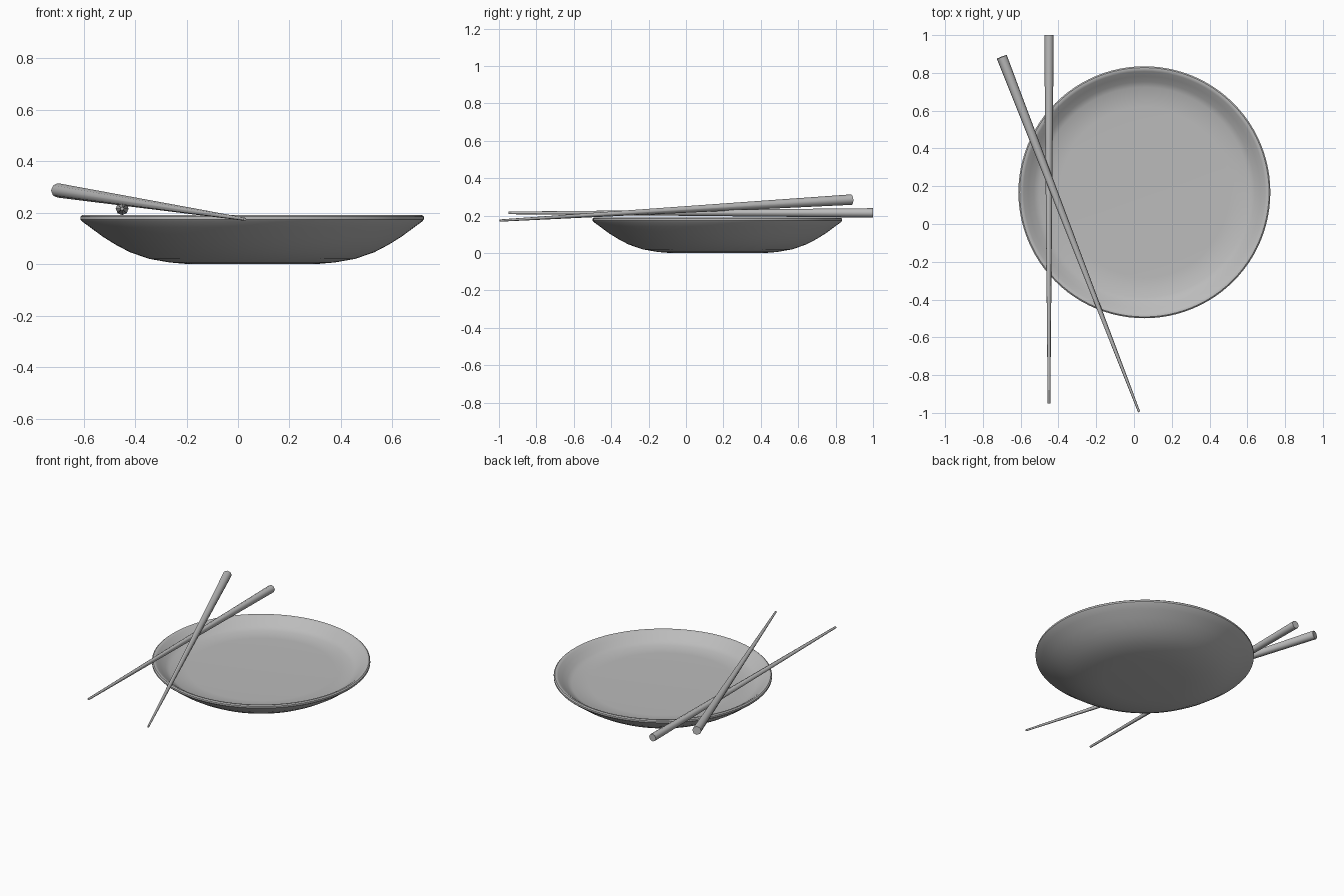
import bpy, bmesh, math
from mathutils import Vector

if "Cube" in bpy.data.objects:
    bpy.data.objects.remove(bpy.data.objects["Cube"])

grey = bpy.data.materials.new("plain grey")
grey.diffuse_color = (0.5, 0.5, 0.5, 1)
grey.use_nodes = True
grey.node_tree.nodes["Principled BSDF"].inputs["Base Color"].default_value = grey.diffuse_color


def finish(bm, name, location, angle):
    bmesh.ops.recalc_face_normals(bm, faces=bm.faces)
    mesh = bpy.data.meshes.new(name)
    bm.to_mesh(mesh)
    bm.free()
    mesh.materials.append(grey)
    obj = bpy.data.objects.new(name, mesh)
    bpy.context.collection.objects.link(obj)
    obj.location = location
    bpy.ops.object.select_all(action='DESELECT')
    obj.select_set(True)
    bpy.context.view_layer.objects.active = obj
    bpy.ops.object.shade_smooth_by_angle(angle=math.radians(angle))
    return obj


def lathe(name, profile, location, steps=96):
    """Spin a (radius, height) profile around z."""
    bm = bmesh.new()
    verts = [bm.verts.new((r, 0, z)) for r, z in profile]
    edges = [bm.edges.new(pair) for pair in zip(verts, verts[1:])]
    bmesh.ops.spin(bm, geom=verts + edges, axis=(0, 0, 1), cent=(0, 0, 0),
                   angle=math.tau, steps=steps)
    bmesh.ops.remove_doubles(bm, verts=bm.verts, dist=1e-5)
    return finish(bm, name, location, 35)


def chopstick(name, thick, tip, r_thick, r_tip):
    """Tapered eight-sided stick between two points."""
    thick, tip = Vector(thick), Vector(tip)
    axis = tip - thick
    bm = bmesh.new()
    bmesh.ops.create_cone(bm, cap_ends=True, segments=8, radius1=r_thick,
                          radius2=r_tip, depth=axis.length)
    bmesh.ops.rotate(bm, verts=bm.verts, cent=(0, 0, 0),
                     matrix=axis.to_track_quat('Z', 'Y').to_matrix())
    return finish(bm, name, (thick + tip) / 2, 50)


# Plate: rounded outside, thin lip, sloped inner wall and nearly flat floor
lathe("plate", [
    (0, 0), (0.25, 0), (0.32, 0.006), (0.40, 0.020), (0.475, 0.046),
    (0.53, 0.075), (0.58, 0.106), (0.63, 0.143), (0.66, 0.165),
    (0.667, 0.173), (0.667, 0.184), (0.660, 0.190), (0.650, 0.190),
    (0.640, 0.184), (0.615, 0.164), (0.585, 0.142), (0.556, 0.126),
    (0.45, 0.123), (0.25, 0.121), (0, 0.120)], (0.055, 0.168, 0))

# Chopsticks: one lying straight, one crossing over it
chopstick("straight_chopstick", (-0.45, 1.0, 0.215), (-0.45, -0.95, 0.215), 0.025, 0.007)
chopstick("crossed_chopstick", (-0.70, 0.885, 0.286), (0.027, -0.995, 0.174), 0.028, 0.006)
